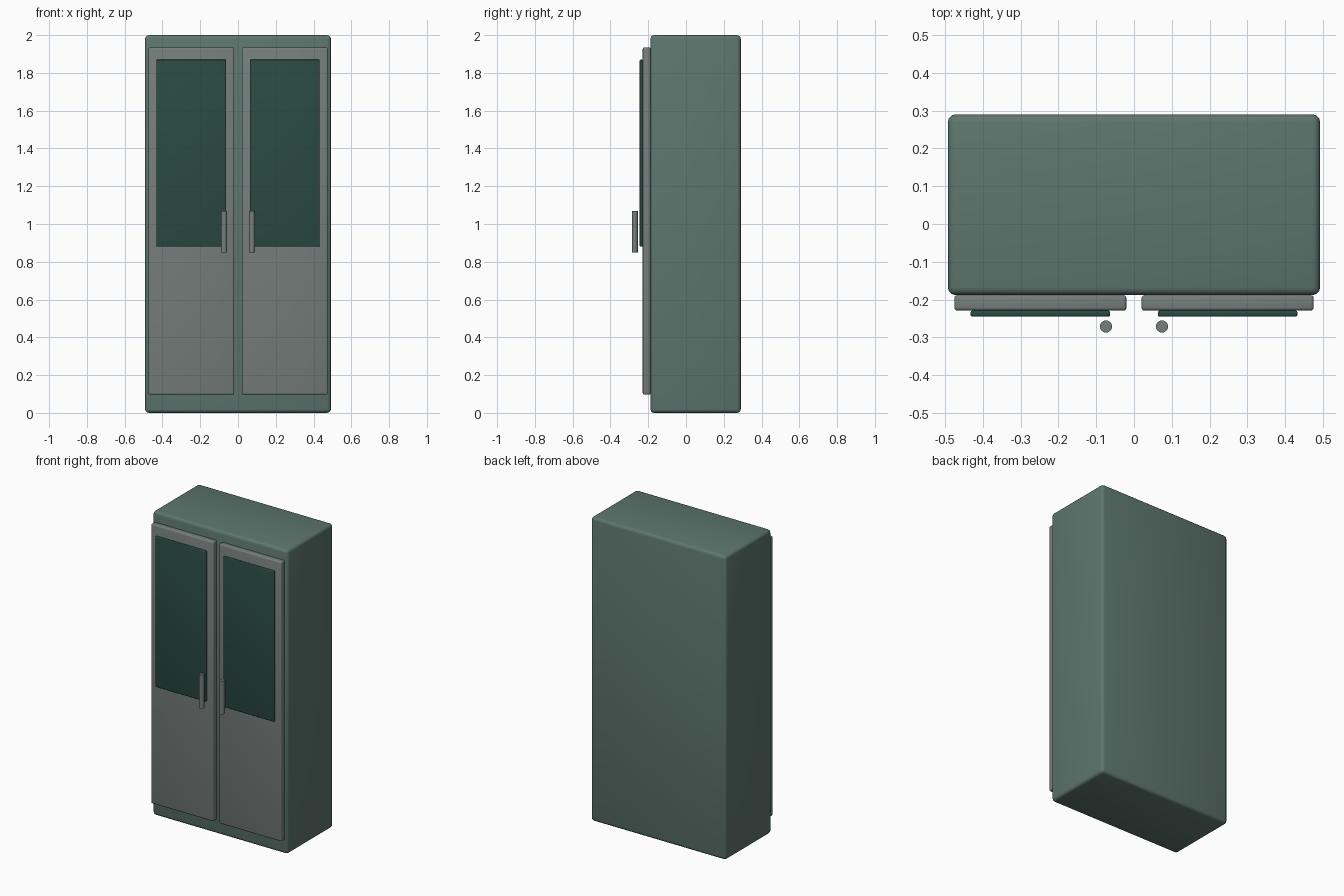
import bpy

if "Cube" in bpy.data.objects:
    bpy.data.objects.remove(bpy.data.objects["Cube"])


def material(name, rgb):
    m = bpy.data.materials.new(name)
    m.diffuse_color = (*rgb, 1)
    m.use_nodes = True
    m.node_tree.nodes["Principled BSDF"].inputs["Base Color"].default_value = m.diffuse_color
    return m


BODY = material("green_paint", (0.11, 0.18, 0.155))
DOOR = material("grey_door", (0.18, 0.21, 0.20))
GLASS = material("dark_glass", (0.023, 0.07, 0.055))


def finish(ob, name, mat):
    ob.name = name
    ob.data.materials.append(mat)
    bpy.ops.object.shade_smooth_by_angle(angle=0.6)


def box(name, lo, hi, bevel, mat):
    """Rounded box between two opposite corners."""
    bpy.ops.mesh.primitive_cube_add(
        size=1, location=[(a + b) / 2 for a, b in zip(lo, hi)])
    ob = bpy.context.object
    ob.scale = [b - a for a, b in zip(lo, hi)]
    bpy.ops.object.transform_apply(location=False, rotation=False, scale=True)
    mod = ob.modifiers.new("round_edges", 'BEVEL')
    mod.width = bevel
    mod.segments = 3
    bpy.ops.object.modifier_apply(modifier=mod.name)
    finish(ob, name, mat)


# cabinet carcass
box("cabinet_body", (-0.492, -0.188, 0), (0.492, 0.29, 2), 0.02, BODY)

# two mirrored doors, each with a window and a bar handle
for side, s in (("left", -1), ("right", 1)):
    def span(a, b):
        return sorted((s * a, s * b))

    x0, x1 = span(0.02, 0.475)
    box(side + "_door", (x0, -0.229, 0.097), (x1, -0.188, 1.935), 0.008, DOOR)
    x0, x1 = span(0.063, 0.432)
    box(side + "_window", (x0, -0.245, 0.88), (x1, -0.229, 1.87), 0.005, GLASS)
    bpy.ops.mesh.primitive_cylinder_add(
        vertices=24, radius=0.016, depth=0.22, location=(s * 0.074, -0.271, 0.96))
    finish(bpy.context.object, side + "_handle", DOOR)
